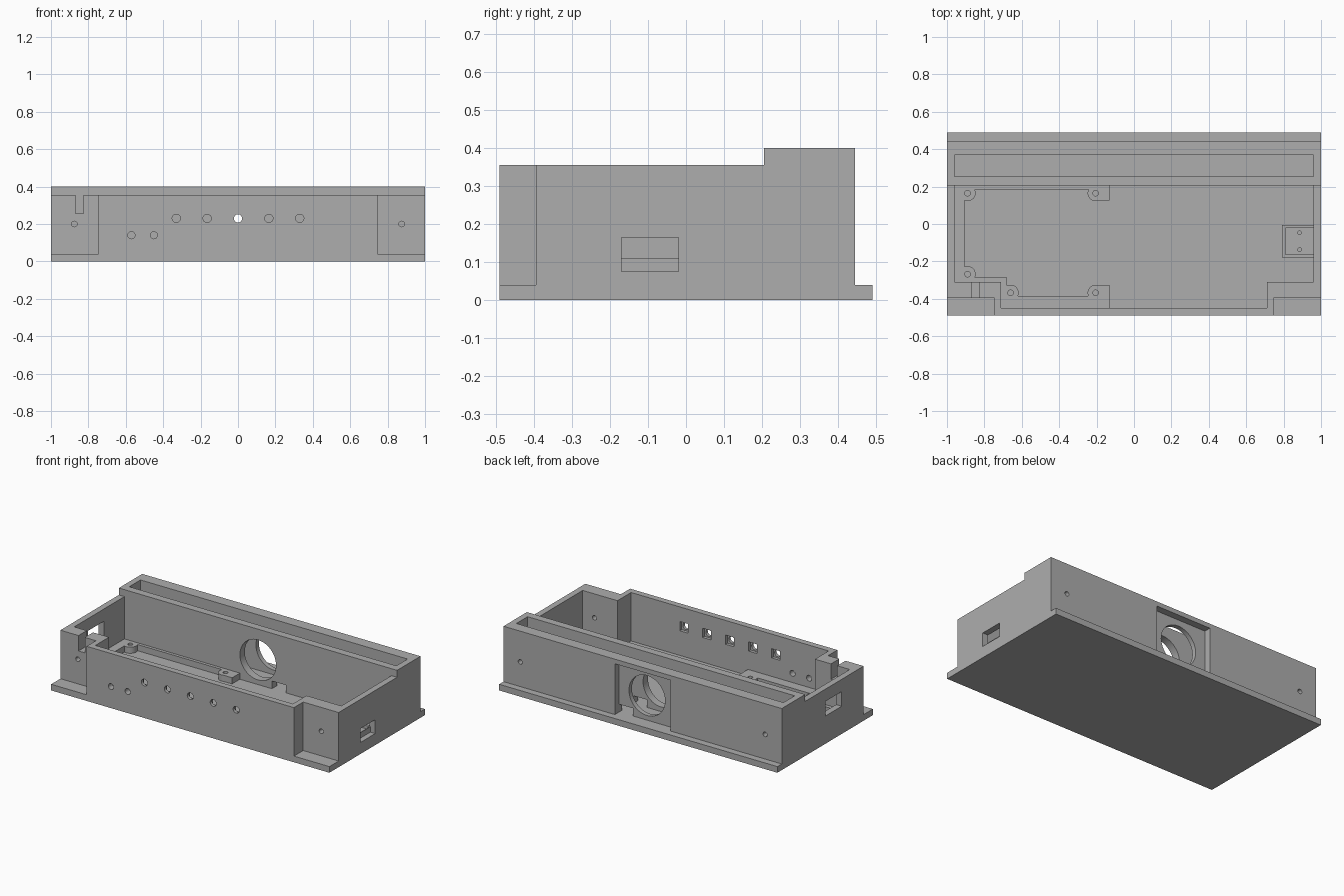
import bpy, bmesh, math
from mathutils import Matrix, Vector

if "Cube" in bpy.data.objects:
    bpy.data.objects.remove(bpy.data.objects["Cube"])

grey = bpy.data.materials.new("plain_grey")
grey.diffuse_color = (0.42, 0.42, 0.42, 1)
grey.use_nodes = True
grey.node_tree.nodes["Principled BSDF"].inputs["Base Color"].default_value = grey.diffuse_color


def make(name, bm):
    bmesh.ops.recalc_face_normals(bm, faces=bm.faces)
    mesh = bpy.data.meshes.new(name)
    bm.to_mesh(mesh)
    bm.free()
    ob = bpy.data.objects.new(name, mesh)
    mesh.materials.append(grey)
    bpy.context.collection.objects.link(ob)
    return ob


def prism(name, points, offset):
    """Extrude a closed polygon along an offset vector."""
    bm = bmesh.new()
    face = bm.faces.new([bm.verts.new(p) for p in points])
    new = bmesh.ops.extrude_face_region(bm, geom=[face])["geom"]
    bmesh.ops.translate(bm, vec=Vector(offset),
                        verts=[v for v in new if isinstance(v, bmesh.types.BMVert)])
    return make(name, bm)


def box(name, x0, x1, y0, y1, z0, z1):
    return prism(name, [(x0, y0, z0), (x1, y0, z0), (x1, y1, z0), (x0, y1, z0)],
                 (0, 0, z1 - z0))


def rod(name, axis, u, v, r, a, b, n=32):
    """Cylinder along y (u = x, v = z) or along z (u = x, v = y)."""
    bm = bmesh.new()
    bmesh.ops.create_cone(bm, cap_ends=True, segments=n, radius1=r, radius2=r, depth=b - a)
    mid = (a + b) / 2
    if axis == "y":
        m = Matrix.Translation((u, mid, v)) @ Matrix.Rotation(math.pi / 2, 4, "X")
    else:
        m = Matrix.Translation((u, v, mid))
    bmesh.ops.transform(bm, matrix=m, verts=bm.verts)
    return make(name, bm)


def combine(target, tools, operation):
    """Apply boolean tools to the target and remove the tools."""
    bpy.context.view_layer.objects.active = target
    for t in tools:
        mod = target.modifiers.new("bool", "BOOLEAN")
        mod.operation, mod.solver, mod.object = operation, "EXACT", t
        bpy.ops.object.modifier_apply(modifier=mod.name)
        bpy.data.objects.remove(t)


FLOOR = 0.04

# Case: stepped side profile with a rear flange, extruded along x
profile = [(-.49, 0), (.49, 0), (.49, FLOOR), (.445, FLOOR), (.445, .4),
           (.205, .4), (.205, .355), (-.49, .355)]
case = prism("case", [(-1, y, z) for y, z in profile], (2, 0, 0))

cuts = []
# Main cavity, narrower at the front between the corner notches
outline = [(-.96, .205), (-.96, -.31), (-.71, -.31), (-.71, -.45),
           (.71, -.45), (.71, -.31), (.96, -.31), (.96, .205)]
cuts.append(prism("cavity", [(x, y, FLOOR) for x, y in outline], (0, 0, .5)))
# Rear trough
cuts.append(box("trough", -.96, .96, .255, .37, FLOOR, .5))
# Front corner notches and screw holes at front and back
for s in (-1, 1):
    x0, x1 = sorted((s * .745, s * 1.1))
    cuts.append(box("corner", x0, x1, -.6, -.395, FLOOR, .5))
    cuts.append(rod("screw_front", "y", s * .875, .2, .015, -.42, -.29, 20))
    cuts.append(rod("screw_back", "y", s * .88, .2, .015, .35, .47, 20))
# Cable slot in the left front corner
cuts.append(box("slot", -.87, -.825, -.42, -.29, .255, .5))
# Front button holes with square pockets behind, and two indicator holes
for x in (-.33, -.165, 0, .165, .33):
    cuts.append(rod("button_hole", "y", x, .23, .022, -.52, -.44, 24))
    cuts.append(box("button_pocket", x - .03, x + .03, -.47, -.44, .2, .26))
for x in (-.57, -.45):
    cuts.append(rod("indicator_hole", "y", x, .14, .019, -.52, -.44, 24))
# Rear recess, large round opening and cable notch
cuts.append(box("recess", -.2, .2, .4, .46, FLOOR, .37))
cuts.append(rod("opening", "y", 0, .2, .13, .19, .43, 48))
cuts.append(box("notch", .1, .2, .19, .42, FLOOR, .09))
# Side windows
cuts.append(box("left_window", -1.05, -.95, -.17, -.005, .18, .275))
cuts.append(box("right_window", .95, 1.05, -.17, -.02, .075, .165))
combine(case, cuts, "DIFFERENCE")

# Circuit board ledge along the left part of the cavity, with screw bosses
LOW, TOP = .03, .08
tray = box("board_ledge", -.97, -.905, -.315, .21, LOW, TOP)
strips = [(-.97, -.13, .185, .21), (-.97, -.68, -.32, -.285), (-.72, -.68, -.455, -.285),
          (-.72, -.13, -.455, -.385), (-.205, -.13, .125, .21), (-.205, -.13, -.455, -.325)]
bosses = [(-.89, .165), (-.205, .165), (-.89, -.268), (-.66, -.368), (-.205, -.368)]
combine(tray, [box("strip", *s, LOW, TOP) for s in strips], "UNION")
combine(tray, [rod("boss", "z", x, y, .043, LOW, TOP) for x, y in bosses], "UNION")
combine(tray, [rod("hole", "z", x, y, .015, FLOOR + .005, .2, 20) for x, y in bosses],
        "DIFFERENCE")

# Connector bracket inside the right wall
bracket = box("connector_bracket", .79, .965, -.18, -.005, LOW, .11)
tools = [box("pocket", .81, .96, -.163, -.022, .09, .2)]
tools += [rod("hole", "z", .885, y, .01, .05, .2, 16) for y in (-.047, -.137)]
combine(bracket, tools, "DIFFERENCE")

# Smooth the round walls, keep edges sharp
for ob in (case, tray, bracket):
    bpy.ops.object.select_all(action="DESELECT")
    ob.select_set(True)
    bpy.context.view_layer.objects.active = ob
    bpy.ops.object.shade_smooth_by_angle(angle=math.radians(30))
